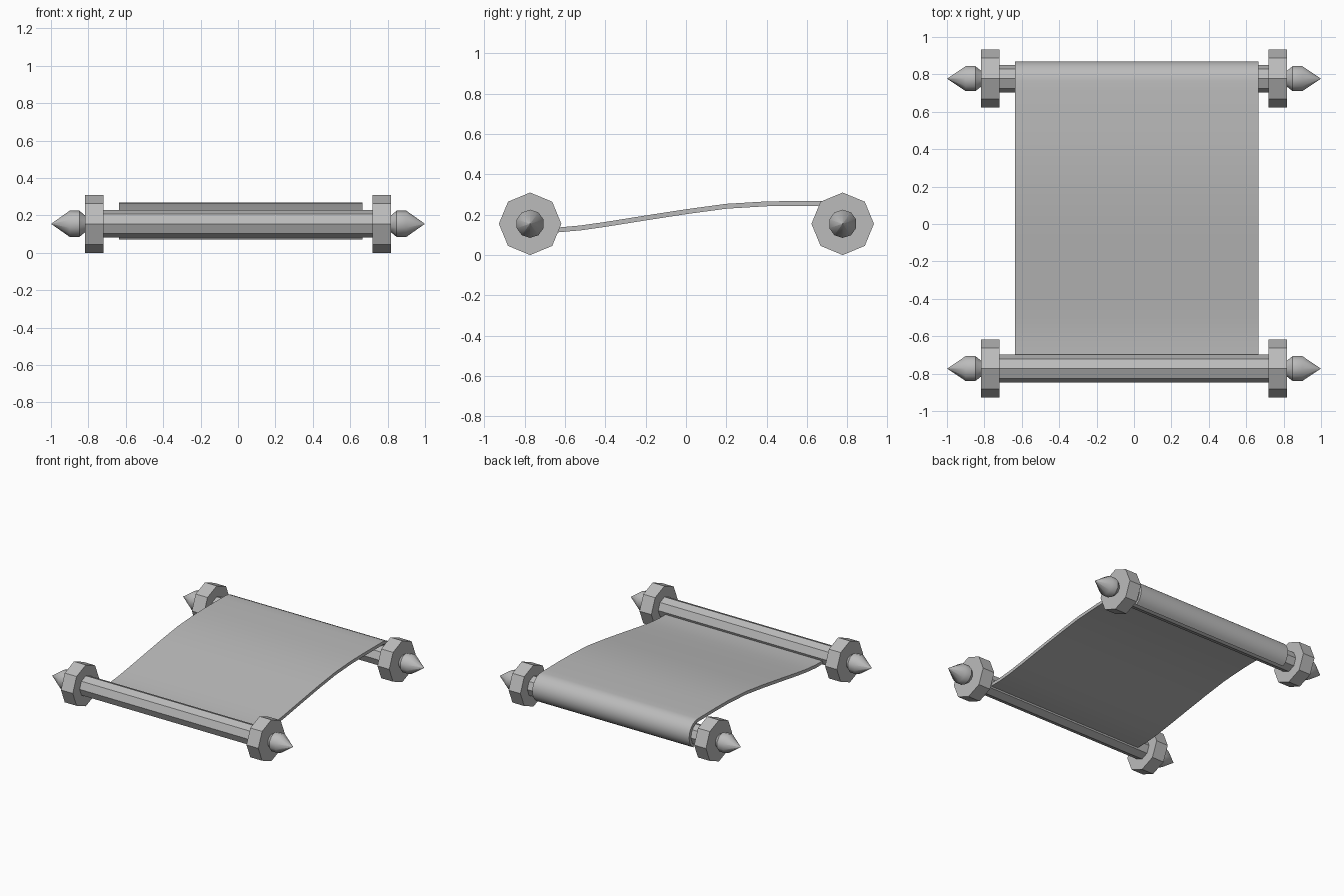
import bpy, math
from mathutils import Vector

cube = bpy.data.objects.get("Cube")
if cube:
    bpy.data.objects.remove(cube)

grey = bpy.data.materials.new("plain_grey")
grey.use_nodes = True
grey.diffuse_color = (0.5, 0.5, 0.5, 1)
grey.node_tree.nodes["Principled BSDF"].inputs["Base Color"].default_value = (0.5, 0.5, 0.5, 1)

AXIS_Z = 0.155


def make_object(name, verts, faces):
    mesh = bpy.data.meshes.new(name)
    mesh.from_pydata(verts, [], faces)
    mesh.materials.append(grey)
    obj = bpy.data.objects.new(name, mesh)
    bpy.context.collection.objects.link(obj)
    return obj


def smooth(obj, angle):
    bpy.ops.object.select_all(action='DESELECT')
    obj.select_set(True)
    bpy.context.view_layer.objects.active = obj
    bpy.ops.object.shade_smooth_by_angle(angle=math.radians(angle))


def lathe_x(name, profile, y, sides, side=1):
    """Turn a list of (x, radius) about an axis parallel to x."""
    verts, faces = [], []
    for x, r in profile:
        for i in range(sides):
            a = math.tau * i / sides
            verts.append((side * x, y + side * r * math.sin(a), AXIS_Z + r * math.cos(a)))
    for k in range(len(profile) - 1):
        for i in range(sides):
            j = (i + 1) % sides
            a, b = k * sides, (k + 1) * sides
            faces.append((a + j, a + i, b + i, b + j))
    last = (len(profile) - 1) * sides
    faces.append(tuple(range(sides)))
    faces.append(tuple(reversed(range(last, last + sides))))
    # outward orientation
    return make_object(name, verts, [f[::-1] for f in faces])


# Rollers with end discs and pointed finials
for label, y in (("front", -0.773), ("back", 0.777)):
    lathe_x(label + "_roller", [(-0.73, 0.074), (0.73, 0.074)], y, 8)
    for hand, s in (("left", 1), ("right", -1)):
        lathe_x(f"{label}_{hand}_disc", [(0.72, 0.155), (0.818, 0.155)], y, 8, s)
        tip = lathe_x(f"{label}_{hand}_finial",
                      [(0.81, 0.04), (0.818, 0.045), (0.848, 0.07), (0.9, 0.07), (0.998, 0.001)],
                      y, 10, s)
        smooth(tip, 37)

# Parchment: a sagging sheet that curls over the back roller
path = [(-0.72, 0.125), (-0.63, 0.125), (-0.52, 0.135), (-0.4, 0.152), (-0.2, 0.184),
        (0, 0.215), (0.2, 0.242), (0.4, 0.254), (0.55, 0.256), (0.7, 0.255)]
path += [(0.765 + 0.093 * math.sin(a), 0.162 + 0.093 * math.cos(a))
         for a in (math.radians(d) for d in range(0, 151, 15))]
pts = [Vector(p) for p in path]
rows = []
for i, p in enumerate(pts):
    t = (pts[min(i + 1, len(pts) - 1)] - pts[max(i - 1, 0)]).normalized()
    n = Vector((-t.y, t.x)) * 0.012
    rows.append((p + n, p - n))

verts, faces = [], []
for upper, lower in rows:
    for x in (-0.635, 0.665):
        verts += [(x, *upper), (x, *lower)]
for i in range(len(rows) - 1):
    a, b = 4 * i, 4 * i + 4
    faces += [(a, a + 2, b + 2, b), (a + 1, b + 1, b + 3, a + 3),
              (a, b, b + 1, a + 1), (a + 2, a + 3, b + 3, b + 2)]
end = 4 * (len(rows) - 1)
faces += [(0, 1, 3, 2), (end, end + 2, end + 3, end + 1)]
smooth(make_object("parchment", verts, faces), 35)
